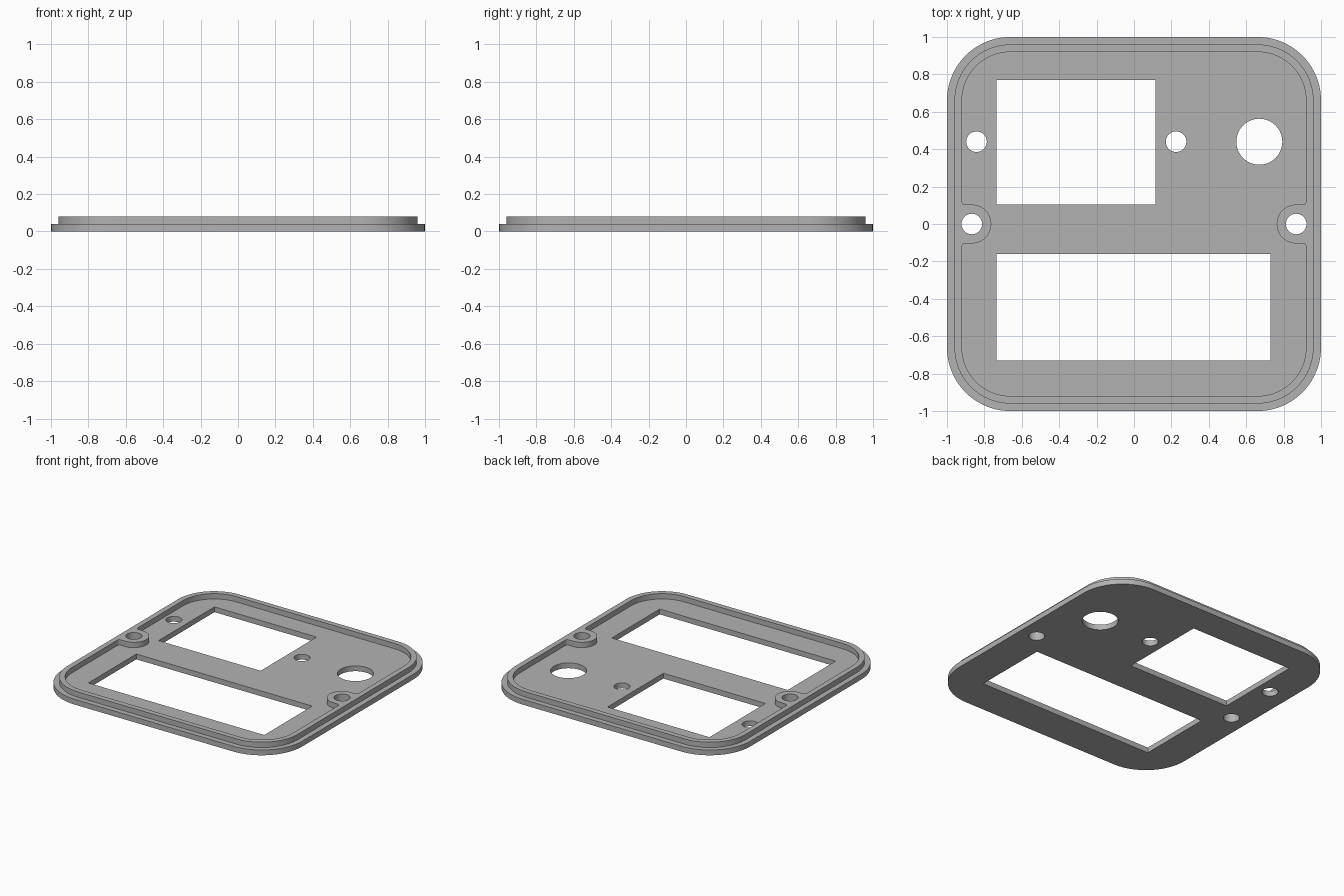
import bpy, bmesh
from math import sin, cos, pi, radians

cube = bpy.data.objects.get("Cube")
if cube:
    bpy.data.objects.remove(cube, do_unlink=True)

PLATE, TOP = 0.04, 0.08          # plate top and rim top
CORNER = 0.66                    # centre of the corner arcs
BOSS_X, BOSS_R, FILLET = 0.867, 0.104, 0.017


def arc(cx, cy, r, start, end, n):
    steps = [radians(start + (end - start) * i / n) for i in range(n + 1)]
    return [(cx + r * cos(a), cy + r * sin(a)) for a in steps]


def circle(cx, cy, r, n=48):
    return arc(cx, cy, r, 0, 360, n)[:-1]


def rectangle(x0, x1, y0, y1):
    return [(x0, y0), (x1, y0), (x1, y1), (x0, y1)]


def rounded_square(half):
    r = half - CORNER
    pts = []
    for i, (sx, sy) in enumerate([(1, 1), (-1, 1), (-1, -1), (1, -1)]):
        pts += arc(sx * CORNER, sy * CORNER, r, 90 * i, 90 * i + 90, 20)
    return pts


def rim_inside(half):
    """Rounded square notched by a screw boss on the left and right."""
    fx, fy = half - FILLET, BOSS_R + FILLET
    upper = arc(CORNER, CORNER, half - CORNER, 0, 90, 20)
    quarter = (arc(BOSS_X, 0, BOSS_R, 180, 90, 16)
               + arc(fx, fy, FILLET, -90, 0, 6) + upper)
    second = [(-x, y) for x, y in reversed(quarter)][:-1]
    half_loop = quarter + second
    return half_loop + [(-x, -y) for x, y in quarter] + [(-x, -y) for x, y in second]


bm = bmesh.new()


def ring(points, z):
    verts = [bm.verts.new((x, y, z)) for x, y in points]
    for a, b in zip(verts, verts[1:] + verts[:1]):
        bm.edges.new((a, b))
    return verts


def wall(low, high):
    n = len(low)
    for i in range(n):
        j = (i + 1) % n
        bm.faces.new((low[i], low[j], high[j], high[i]))


def cap(rings):
    edges = [bm.edges.get((a, b)) for r in rings for a, b in zip(r, r[1:] + r[:1])]
    bmesh.ops.triangle_fill(bm, edges=edges, use_beauty=True, normal=(0, 0, 1))


# Openings through the floor, and screw holes through the bosses
floor_holes = [
    rectangle(-0.735, 0.115, 0.105, 0.77),
    rectangle(-0.735, 0.73, -0.73, -0.16),
    circle(-0.842, 0.44, 0.055),
    circle(0.225, 0.44, 0.055),
    circle(0.67, 0.44, 0.123),
]
boss_holes = [circle(s * BOSS_X, 0, 0.055) for s in (-1, 1)]

# Outlines at each level
outer_low, outer_high = [ring(rounded_square(1.0), z) for z in (0, PLATE)]
rim_low, rim_high = [ring(rounded_square(0.96), z) for z in (PLATE, TOP)]
in_low, in_high = [ring(rim_inside(0.92), z) for z in (PLATE, TOP)]
floor_pairs = [(ring(p, 0), ring(p, PLATE)) for p in floor_holes]
boss_pairs = [(ring(p, 0), ring(p, TOP)) for p in boss_holes]

# Upright walls
for low, high in [(outer_low, outer_high), (rim_low, rim_high),
                  (in_low, in_high)] + floor_pairs + boss_pairs:
    wall(low, high)

# Underside, outer ledge, rim top with bosses, and floor
cap([outer_low] + [p[0] for p in floor_pairs + boss_pairs])
cap([outer_high, rim_low])
cap([rim_high, in_high] + [p[1] for p in boss_pairs])
cap([in_low] + [p[1] for p in floor_pairs])
bmesh.ops.recalc_face_normals(bm, faces=bm.faces)

mesh = bpy.data.meshes.new("cover_plate")
bm.to_mesh(mesh)
bm.free()
plate = bpy.data.objects.new("cover_plate", mesh)
bpy.context.collection.objects.link(plate)

# Plain grey plastic
grey = bpy.data.materials.new("grey_plastic")
grey.use_nodes = True
colour = (0.45, 0.45, 0.45, 1)
grey.diffuse_color = colour
grey.node_tree.nodes["Principled BSDF"].inputs["Base Color"].default_value = colour
mesh.materials.append(grey)

bpy.ops.object.select_all(action='DESELECT')
plate.select_set(True)
bpy.context.view_layer.objects.active = plate
bpy.ops.object.shade_smooth_by_angle(angle=radians(30))
